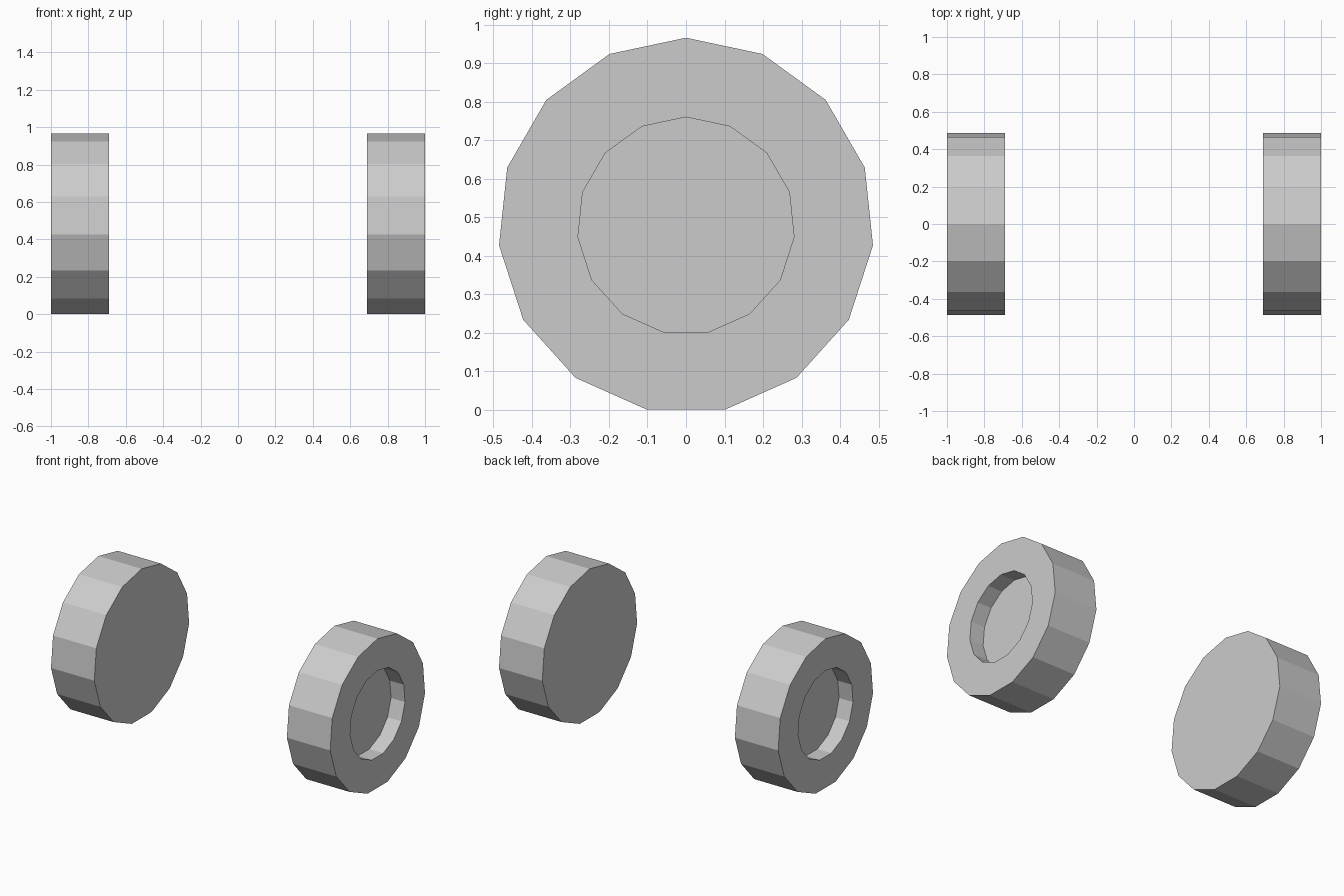
import bpy, bmesh
from math import sin, cos, pi

if "Cube" in bpy.data.objects:
    bpy.data.objects.remove(bpy.data.objects["Cube"])

SIDES = 15
AXLE_Z = 0.478
# (x, radius) rings from the inner face, over the tread, into the hub recess
PROFILE = [(0.69, 0.488), (1.0, 0.488), (1.0, 0.282), (0.90, 0.282)]


def wheel(name, side):
    bm = bmesh.new()
    rings = []
    for x, r in PROFILE:
        rings.append([bm.verts.new((side * x,
                                    r * sin(2 * pi * i / SIDES),
                                    AXLE_Z + r * cos(2 * pi * i / SIDES)))
                      for i in range(SIDES)])
    # Tread, side wall and recess wall
    for a, b in zip(rings, rings[1:]):
        for i in range(SIDES):
            j = (i + 1) % SIDES
            bm.faces.new((a[i], a[j], b[j], b[i]))
    # Inner face and recess floor
    bm.faces.new(rings[0])
    bm.faces.new(rings[-1])
    bmesh.ops.recalc_face_normals(bm, faces=bm.faces)
    mesh = bpy.data.meshes.new(name)
    bm.to_mesh(mesh)
    bm.free()
    bpy.context.collection.objects.link(bpy.data.objects.new(name, mesh))


wheel("left_wheel", -1)
wheel("right_wheel", 1)
